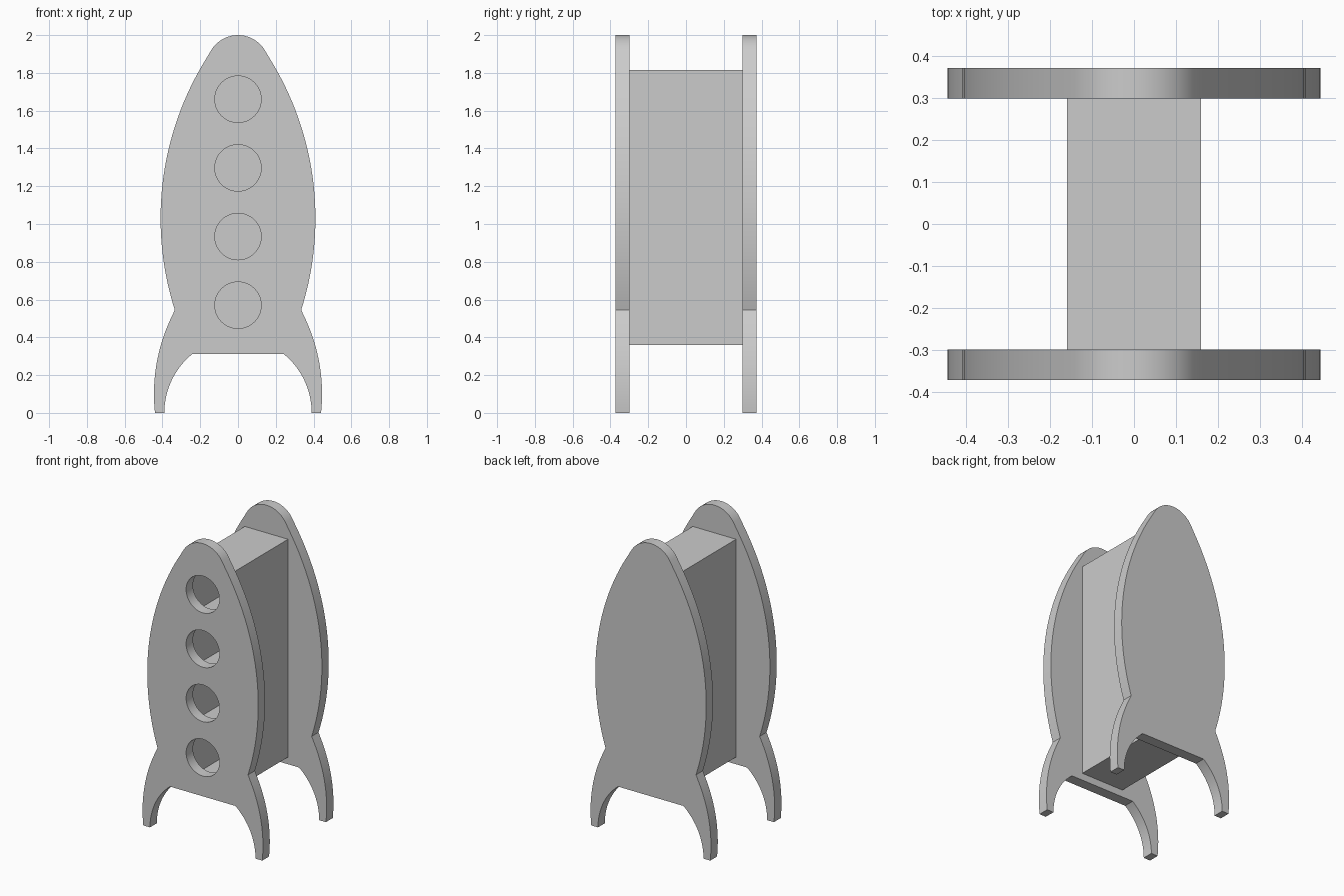
import bpy, bmesh, math

if "Cube" in bpy.data.objects:
    bpy.data.objects.remove(bpy.data.objects["Cube"])

grey = bpy.data.materials.new("light grey")
grey.diffuse_color = (0.6, 0.6, 0.6, 1)
grey.use_nodes = True
grey.node_tree.nodes["Principled BSDF"].inputs["Base Color"].default_value = grey.diffuse_color

PANEL_T = 0.072                      # panel thickness
GAP = 0.30                           # half distance between the panels
BOX_W, BOX_Z0, BOX_Z1 = 0.16, 0.36, 1.815
WALL = 0.005
HOLES = [0.57 + 0.3635 * i for i in range(4)]


def arc(cx, cz, r, a0, a1, n):
    """Points on a circle from angle a0 to a1 (degrees)."""
    steps = [math.radians(a0 + (a1 - a0) * i / n) for i in range(n + 1)]
    return [(cx + r * math.cos(a), cz + r * math.sin(a)) for a in steps]


def deg(s):
    return math.degrees(math.asin(s))


def rocket_outline():
    half = arc(0, 1.834, 0.166, 90, 32, 10)                                    # nose
    half += arc(-1.19, 1.03, 1.60, deg(0.888 / 1.6), deg(-0.485 / 1.6), 32)[1:]  # hull
    half += arc(-0.495, 0.10, 0.94, deg(0.445 / 0.94), deg(-0.10 / 0.94), 16)[1:]  # fin
    half += arc(-0.012, 0, 0.402, 0, deg(0.312 / 0.402), 16)                   # leg arch
    return half + [(-x, z) for x, z in reversed(half[1:])]


def make_panel(name, y, loops):
    """Filled outline with holes, extruded along y."""
    cu = bpy.data.curves.new(name, 'CURVE')
    cu.dimensions, cu.fill_mode, cu.extrude = '2D', 'BOTH', PANEL_T / 2
    for loop in loops:
        sp = cu.splines.new('POLY')
        sp.points.add(len(loop) - 1)
        for p, (x, z) in zip(sp.points, loop):
            p.co = (x, z, 0, 1)
        sp.use_cyclic_u = True
    tmp = bpy.data.objects.new(name + "_outline", cu)
    bpy.context.collection.objects.link(tmp)
    bpy.context.view_layer.update()
    me = bpy.data.meshes.new_from_object(
        tmp.evaluated_get(bpy.context.evaluated_depsgraph_get()))
    bpy.data.objects.remove(tmp)
    bm = bmesh.new()
    bm.from_mesh(me)
    bmesh.ops.remove_doubles(bm, verts=bm.verts, dist=1e-4)
    for v in bm.verts:               # stand the panel upright
        x, z, d = v.co
        v.co = (x, y - d, z)
    bmesh.ops.recalc_face_normals(bm, faces=bm.faces)
    bm.to_mesh(me)
    bm.free()
    me.materials.clear()
    me.materials.append(grey)
    ob = bpy.data.objects.new(name, me)
    bpy.context.collection.objects.link(ob)
    bpy.ops.object.select_all(action='DESELECT')
    ob.select_set(True)
    bpy.context.view_layer.objects.active = ob
    bpy.ops.object.shade_smooth_by_angle(angle=math.radians(25))


def make_board(name, x0, x1, z0, z1):
    """Flat board running between the two panels."""
    bpy.ops.mesh.primitive_cube_add(size=1, location=((x0 + x1) / 2, 0, (z0 + z1) / 2))
    ob = bpy.context.object
    ob.name = name
    ob.scale = (x1 - x0, 2 * GAP, z1 - z0)
    bpy.ops.object.transform_apply(location=False, rotation=False, scale=True)
    ob.data.materials.append(grey)


# Rocket panels: portholes in the front one only
outline = rocket_outline()
portholes = [arc(0, z, 0.123, 0, 352.5, 47) for z in HOLES]
make_panel("front_panel", -GAP - PANEL_T / 2, [outline] + portholes)
make_panel("back_panel", GAP + PANEL_T / 2, [outline])

# Hollow box between the panels
make_board("left_wall", -BOX_W, -BOX_W + WALL, BOX_Z0, BOX_Z1)
make_board("right_wall", BOX_W - WALL, BOX_W, BOX_Z0, BOX_Z1)

# Floor, three shelves and roof
inner = BOX_W - WALL
pitch = (BOX_Z1 - BOX_Z0 - WALL) / 4
for i, name in enumerate(["floor", "shelf_1", "shelf_2", "shelf_3", "roof"]):
    z = BOX_Z0 + i * pitch
    make_board(name, -inner, inner, z, z + WALL)
